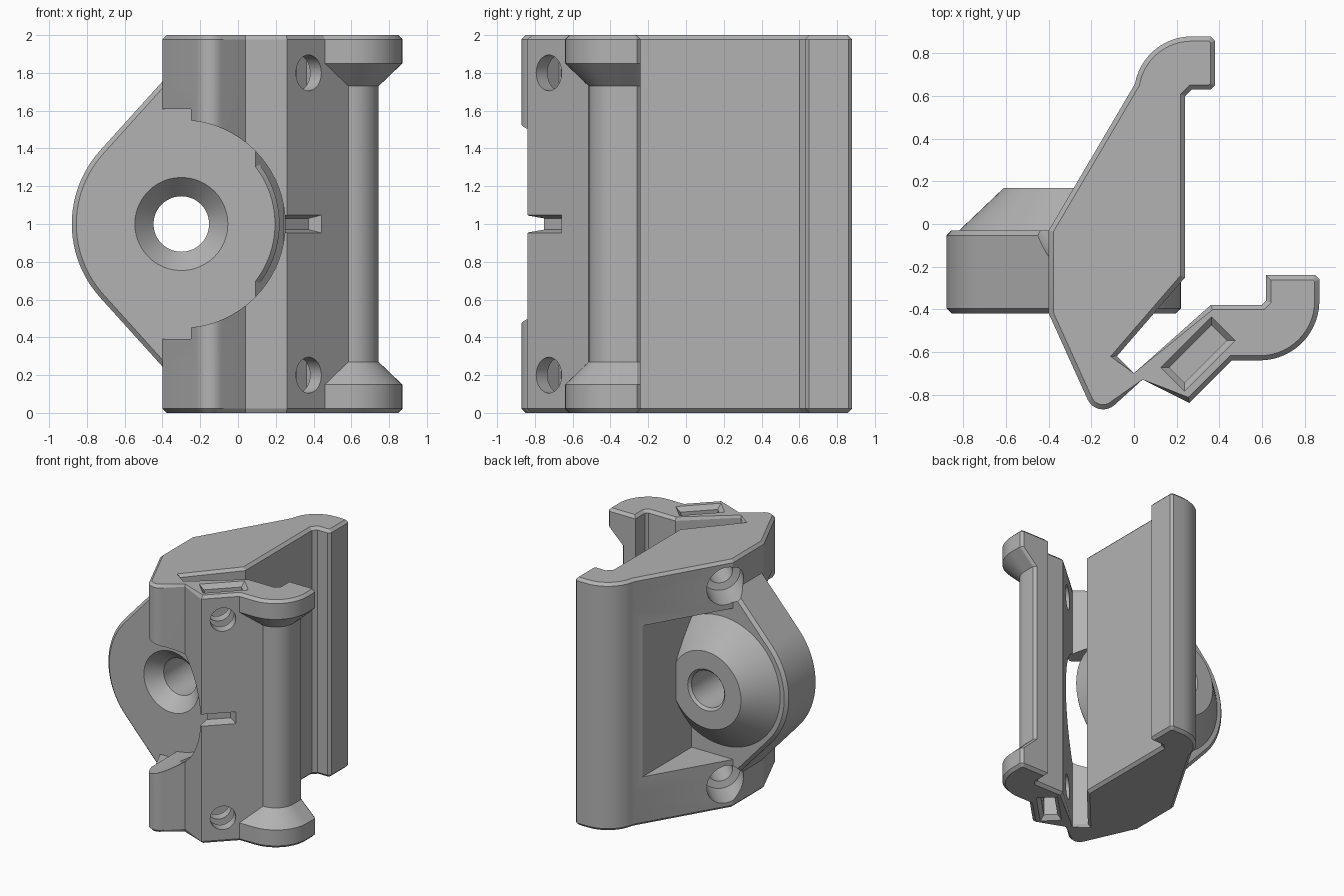
import bpy, bmesh
from math import cos, sin, pi, radians
from mathutils import Vector

if "Cube" in bpy.data.objects:
    bpy.data.objects.remove(bpy.data.objects["Cube"])

grey = bpy.data.materials.new("plain grey")
grey.use_nodes = True
COLOUR = (0.45, 0.45, 0.45, 1)
grey.diffuse_color = COLOUR
grey.node_tree.nodes["Principled BSDF"].inputs["Base Color"].default_value = COLOUR


def arc(cx, cy, r, a0, a1, n):
    """Points on an arc, angles in degrees."""
    return [(cx + r * cos(radians(a0 + (a1 - a0) * i / n)),
             cy + r * sin(radians(a0 + (a1 - a0) * i / n))) for i in range(n + 1)]


def inset(points, d, keep=None):
    """Mitred inward offset of a counterclockwise outline."""
    out = []
    for i, p in enumerate(points):
        p = Vector(p)
        if keep and (p - Vector(keep)).length < 0.06:
            out.append(tuple(p))
            continue
        a = (p - Vector(points[i - 1])).normalized()
        b = (Vector(points[(i + 1) % len(points)]) - p).normalized()
        na, nb = Vector((-a.y, a.x)), Vector((-b.y, b.x))
        out.append(tuple(p + (na + nb) * d / (1 + na.dot(nb))))
    return out


def loft(name, rings, place):
    """Skin matching outlines; place maps (a, b, height) into space."""
    bm = bmesh.new()
    loops = [[bm.verts.new(place(a, b, h)) for a, b in pts] for pts, h in rings]
    n = len(loops[0])
    for low, high in zip(loops, loops[1:]):
        for i in range(n):
            j = (i + 1) % n
            bm.faces.new((low[i], low[j], high[j], high[i]))
    bm.faces.new(loops[0][::-1])
    bm.faces.new(loops[-1])
    bmesh.ops.recalc_face_normals(bm, faces=bm.faces)
    mesh = bpy.data.meshes.new(name)
    bm.to_mesh(mesh)
    bm.free()
    mesh.materials.append(grey)
    ob = bpy.data.objects.new(name, mesh)
    bpy.context.collection.objects.link(ob)
    return ob


def upright(a, b, h):
    return (a, b, h)


def frontal(a, b, h):
    return (a, h, b)


def diagonal(z):
    """Frame square to the slanted clip face: a along it, b up, h outward."""
    return lambda a, b, h: (0.36 + (a + h) * 0.7071, -0.74 + (a - h) * 0.7071, z + b)


def rect(a0, a1, b0, b1):
    return [(a0, b0), (a1, b0), (a1, b1), (a0, b1)]


def circle(r, cx=0, cy=0, n=48):
    return arc(cx, cy, r, 0, 360 - 360 / n, n - 1)


def combine(target, tool, operation="DIFFERENCE"):
    mod = target.modifiers.new("combine", "BOOLEAN")
    mod.operation, mod.solver, mod.object = operation, "EXACT", tool
    bpy.context.view_layer.objects.active = target
    bpy.ops.object.modifier_apply(modifier=mod.name)
    bpy.data.objects.remove(tool)


def outline(r):
    """Body, living hinge and clip arm; r is the thumb grip radius."""
    s = 0.28 - r
    pts = [(-0.40, -0.42)] + arc(-0.145, -0.79, 0.08, 205, 315, 8)
    pts += [(0.04, -0.73), (0.26, -0.84), (0.46 + s, -0.64 + s)]
    pts += arc(0.59, -0.36, r, -90, 0, 14)
    pts += [(0.87 - s, -0.26), (0.85 - s, -0.24), (0.62, -0.24), (0.62, -0.36),
            (0.60, -0.38), (0.36, -0.38), (0, -0.70), (-0.08, -0.62),
            (0.24, -0.25), (0.24, 0.60), (0.27, 0.63), (0.36, 0.63),
            (0.38, 0.65), (0.38, 0.86), (0.36, 0.88)]
    return pts + arc(0.27, 0.61, 0.27, 90, 170, 12) + [(-0.40, -0.03)]


# Main bracket with bevelled ends and a waisted thumb grip
wide, waist = outline(0.28), outline(0.155)
end = inset(wide, 0.022, keep=(0, -0.70))
bracket = loft("clip_bracket", [(end, 0), (wide, 0.022), (wide, 0.15), (waist, 0.27),
                                (waist, 1.73), (wide, 1.85), (wide, 1.978), (end, 2)], upright)

# Tool access opening at the front, and pocket at the back
front_box = rect(-0.6, -0.25, 0.39, 1.61)
combine(bracket, loft("opening", [(front_box, -1), (front_box, -0.42)], frontal))
access = circle(0.55, -0.30, 1, 72)
combine(bracket, loft("access", [(access, -1), (access, -0.42)], frontal))
pocket = rect(-0.6, -0.03, 0.39, 1.61)
combine(bracket, loft("pocket", [(pocket, -0.03), (pocket, 1)], frontal))

# Rounded mounting lug
lug = arc(-0.30, 1, 0.58, 138, 222, 24) + [(-0.35, 0.19), (-0.35, 1.81)]
lug_in = inset(lug, 0.024)
combine(bracket, loft("lug", [(lug_in, -0.42), (lug, -0.396), (lug, -0.054),
                              (lug_in, -0.03)], frontal), "UNION")

# Round seat with tapered boss
boss = [(circle(r, -0.30, 1, 72), y) for r, y in
        ((0.496, -0.42), (0.52, -0.396), (0.52, -0.03), (0.31, 0.17))]
combine(bracket, loft("boss", boss, frontal), "UNION")

# Countersunk bolt hole
bolt = [(circle(r, -0.30, 1), y) for r, y in
        ((0.26, -0.435), (0.147, -0.31), (0.147, 0.15), (0.175, 0.18))]
combine(bracket, loft("bolt_hole", bolt, frontal))

# Stepped diagonal screw holes near both ends
for z in (0.2, 1.8):
    screw = [(circle(r, 0.02, 0, 32), h) for r, h in
             ((0.15, -1.5), (0.15, -0.8), (0.095, -0.79), (0.095, 0.2))]
    combine(bracket, loft("screw_hole", screw, diagonal(z)))

# Flared slots in both ends of the clip arm
for sign in (1, -1):
    def slot_frame(a, b, h, sign=sign):
        return (0.30 + (a + b) * 0.7071, -0.61 + (a - b) * 0.7071, 1 + sign * h)
    small, large = rect(-0.14, 0.14, -0.05, 0.05), rect(-0.17, 0.17, -0.08, 0.08)
    combine(bracket, loft("slot", [(small, 0.4), (small, 0.965), (large, 1.002)], slot_frame))

# Flared notch across the slanted clip face
notch = [(rect(-0.2, 0.09, -0.03, 0.03), -0.07), (rect(-0.2, 0.12, -0.05, 0.05), 0.01)]
combine(bracket, loft("notch", notch, diagonal(1)))

bpy.ops.object.select_all(action="DESELECT")
bracket.select_set(True)
bpy.context.view_layer.objects.active = bracket
bpy.ops.object.shade_smooth_by_angle(angle=radians(20))
